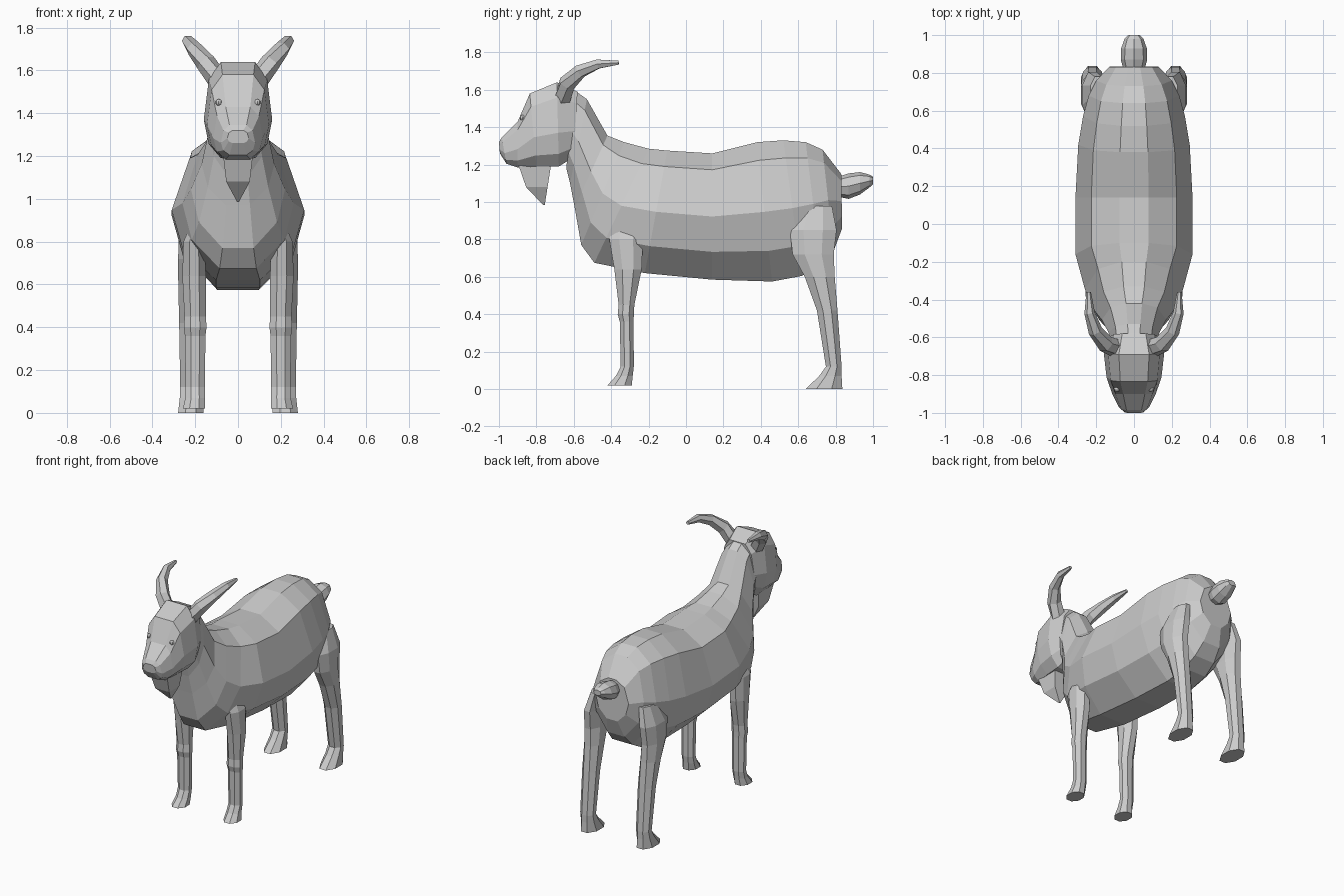
import bpy, bmesh, math
from mathutils import Vector

grey = bpy.data.materials.new("goat_grey")
grey.diffuse_color = (0.6, 0.6, 0.6, 1)


def finish(name, bm, mirror=False):
    bmesh.ops.recalc_face_normals(bm, faces=bm.faces)
    mesh = bpy.data.meshes.new(name)
    bm.to_mesh(mesh)
    bm.free()
    mesh.materials.append(grey)
    ob = bpy.data.objects.new(name, mesh)
    bpy.context.collection.objects.link(ob)
    if mirror:
        ob.modifiers.new("mirror", 'MIRROR').use_mirror_merge = False
    return ob


def loft(name, rings, mirror=False):
    """Skin a list of equal-sized point rings and cap both ends."""
    bm = bmesh.new()
    loops = [[bm.verts.new(p) for p in ring] for ring in rings]
    n = len(loops[0])
    for a, b in zip(loops, loops[1:]):
        for i in range(n):
            j = (i + 1) % n
            bm.faces.new((a[i], a[j], b[j], b[i]))
    bm.faces.new(loops[0])
    bm.faces.new(loops[-1])
    return finish(name, bm, mirror)


def section(top, bottom, width, template):
    """Symmetric ring between a top and bottom (y, z) point."""
    half = []
    for t, w in template:
        y = top[0] + (bottom[0] - top[0]) * t
        z = top[1] + (bottom[1] - top[1]) * t
        half.append(Vector((w * width, y, z)))
    return half + [Vector((-p.x, p.y, p.z)) for p in reversed(half)]


def leg_ring(z, yc, ry, xc, rx, n=8):
    k = 1 / math.cos(math.pi / n)
    angles = [(i + 0.5) * 2 * math.pi / n for i in range(n)]
    return [Vector((xc + rx * k * math.cos(a), yc + ry * k * math.sin(a), z)) for a in angles]


# Torso and neck: (top y, z), (bottom y, z), half width
torso = [
    ((-0.60, 1.60), (-0.64, 1.18), 0.125),
    ((-0.53, 1.55), (-0.62, 1.10), 0.135),
    ((-0.42, 1.355), (-0.595, 0.97), 0.17),
    ((-0.33, 1.32), (-0.56, 0.77), 0.22),
    ((-0.20, 1.285), (-0.49, 0.675), 0.26),
    ((-0.10, 1.275), (-0.22, 0.62), 0.31),
    ((0.14, 1.26), (0.14, 0.585), 0.31),
    ((0.38, 1.32), (0.46, 0.575), 0.295),
    ((0.52, 1.33), (0.62, 0.605), 0.27),
    ((0.64, 1.32), (0.72, 0.66), 0.24),
    ((0.73, 1.28), (0.79, 0.74), 0.20),
    ((0.83, 1.15), (0.835, 0.86), 0.13),
]
torso_shape = [(0, 0.25), (0.13, 0.73), (0.5, 1), (0.78, 0.83), (1, 0.33)]
loft("torso_and_neck", [section(*s, torso_shape) for s in torso])

# Head, running from the skull to the nose
head = [
    ((-0.58, 1.59), (-0.60, 1.24), 0.125),
    ((-0.69, 1.64), (-0.68, 1.19), 0.16),
    ((-0.835, 1.58), (-0.80, 1.19), 0.145),
    ((-0.90, 1.43), (-0.90, 1.185), 0.115),
    ((-0.985, 1.345), (-0.96, 1.205), 0.08),
    ((-1.00, 1.32), (-0.995, 1.26), 0.05),
]
head_shape = [(0, 0.5), (0.18, 0.85), (0.6, 1), (0.85, 0.86), (1, 0.5)]
loft("head", [section(*s, head_shape) for s in head])

# Beard: z, front y, back y, half width
beard = [(1.21, -0.90, -0.72, 0.07), (1.08, -0.855, -0.74, 0.055), (0.985, -0.765, -0.755, 0.004)]
loft("beard", [[Vector((w, f, z)), Vector((w, b, z)), Vector((-w, b, z)), Vector((-w, f, z))]
               for z, f, b, w in beard])

# Horns: tapered six-sided tubes swept back and outward
path = [((0.09, -0.66, 1.55), 0.05), ((0.15, -0.635, 1.635), 0.047),
        ((0.205, -0.565, 1.70), 0.038), ((0.235, -0.47, 1.738), 0.028),
        ((0.24, -0.36, 1.745), 0.012)]
points = [Vector(p) for p, r in path]
rings = []
for i, (p, r) in enumerate(path):
    tangent = points[min(i + 1, len(points) - 1)] - points[max(i - 1, 0)]
    turn = tangent.to_track_quat('Z', 'Y')
    rings.append([points[i] + turn @ Vector((r * math.cos(k * math.pi / 3), r * math.sin(k * math.pi / 3), 0))
                  for k in range(6)])
loft("horns", rings, True)

# Eyes
bm = bmesh.new()
bmesh.ops.create_uvsphere(bm, u_segments=8, v_segments=6, radius=0.016)
bmesh.ops.translate(bm, verts=bm.verts, vec=(0.09, -0.873, 1.45))
finish("eyes", bm, True)

# Legs: z, centre y, radius y, centre x, radius x
front_leg = [(0.88, -0.32, 0.07, 0.19, 0.03), (0.80, -0.32, 0.09, 0.205, 0.05),
             (0.64, -0.31, 0.073, 0.205, 0.055), (0.45, -0.318, 0.042, 0.20, 0.05),
             (0.40, -0.322, 0.043, 0.20, 0.053), (0.36, -0.317, 0.037, 0.20, 0.048),
             (0.12, -0.314, 0.035, 0.20, 0.045), (0.07, -0.33, 0.045, 0.20, 0.046),
             (0.02, -0.355, 0.065, 0.205, 0.052)]
hind_leg = [(0.98, 0.70, 0.08, 0.19, 0.04), (0.85, 0.68, 0.125, 0.22, 0.055),
            (0.72, 0.68, 0.11, 0.225, 0.055), (0.60, 0.715, 0.08, 0.222, 0.057),
            (0.42, 0.755, 0.055, 0.22, 0.055), (0.12, 0.79, 0.042, 0.22, 0.05),
            (0.07, 0.772, 0.06, 0.22, 0.052), (0.00, 0.738, 0.098, 0.22, 0.06)]
loft("front_legs", [leg_ring(*s) for s in front_leg], True)
loft("hind_legs", [leg_ring(*s) for s in hind_leg], True)

# Tail: y, centre z, radius z, radius x
tail = [(0.80, 1.08, 0.05, 0.05), (0.87, 1.085, 0.068, 0.07), (0.93, 1.10, 0.06, 0.068),
        (0.98, 1.112, 0.035, 0.05), (1.00, 1.115, 0.02, 0.03)]
loft("tail", [[Vector((rx * math.cos(k * math.pi / 4), y, zc + rz * math.sin(k * math.pi / 4)))
               for k in range(8)] for y, zc, rz, rx in tail])
